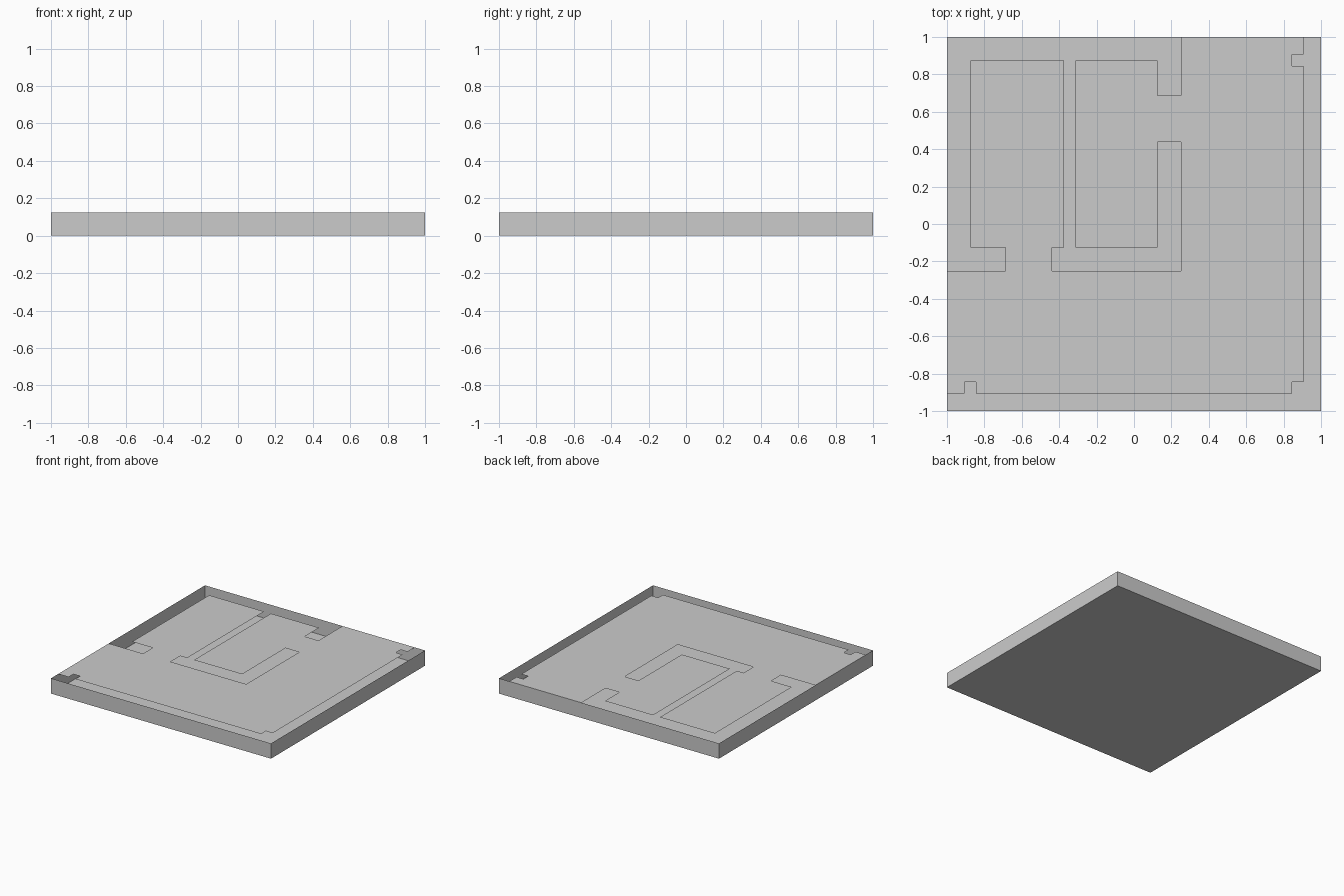
import bpy, bmesh

if "Cube" in bpy.data.objects:
    bpy.data.objects.remove(bpy.data.objects["Cube"])

H = 0.125            # tile height
E, P = 0.906, 0.844  # outer wall slot edge, corner post edge


def add_object(name, bm):
    mesh = bpy.data.meshes.new(name)
    bm.to_mesh(mesh)
    bm.free()
    obj = bpy.data.objects.new(name, mesh)
    bpy.context.collection.objects.link(obj)
    return obj


# Tray: base slab with four outer sides, open on top
bm = bmesh.new()
bmesh.ops.create_cube(bm, size=2)
bmesh.ops.scale(bm, vec=(1, 1, H / 2), verts=bm.verts)
bmesh.ops.translate(bm, vec=(0, 0, H / 2), verts=bm.verts)
top = [f for f in bm.faces if f.normal.z > 0.9]
bmesh.ops.delete(bm, geom=top, context='FACES_ONLY')
add_object("base_tray", bm)

# Floor sheet: outline leaves open slots where the walls stand
room_side = [
    (-1, -0.25), (-0.6875, -0.25), (-0.6875, -0.125), (-0.875, -0.125),
    (-0.875, 0.875), (-0.375, 0.875), (-0.375, -0.125), (-0.4375, -0.125),
    (-0.4375, -0.25), (0.25, -0.25), (0.25, 0.4375), (0.125, 0.4375),
    (0.125, -0.125), (-0.3125, -0.125), (-0.3125, 0.875), (0.125, 0.875),
    (0.125, 0.6875), (0.25, 0.6875), (0.25, 1),
]
# Outer wall slot with post notches, mirrored across the diagonal
half = [(E, 1), (E, E), (P, E), (P, P), (E, P), (E, -P), (P, -P)]
outer_side = half + [(P, -E)] + [(-y, -x) for x, y in reversed(half[:-1])]

bm = bmesh.new()
face = bm.faces.new([bm.verts.new((x, y, H)) for x, y in room_side + outer_side])
face.normal_update()
if face.normal.z < 0:
    face.normal_flip()
bmesh.ops.triangulate(bm, faces=bm.faces[:])
bmesh.ops.dissolve_limit(bm, angle_limit=0.01, verts=bm.verts[:], edges=bm.edges[:])
add_object("floor_sheet", bm)
